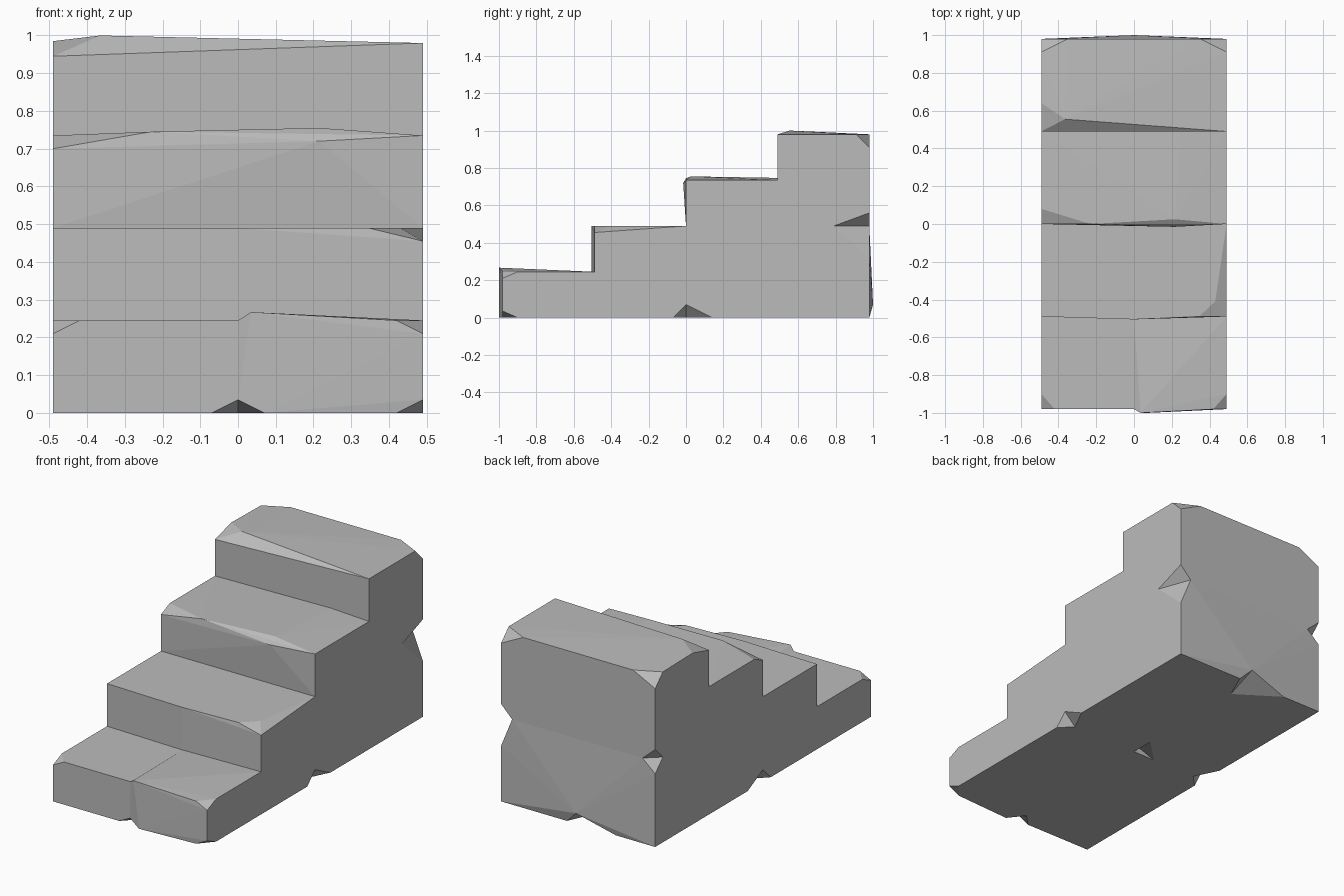
import bpy
import bmesh
from itertools import product

if "Cube" in bpy.data.objects:
    bpy.data.objects.remove(bpy.data.objects["Cube"])

stone = bpy.data.materials.new("grey stone")
stone.use_nodes = True
stone.diffuse_color = (0.5, 0.5, 0.5, 1)
stone.node_tree.nodes["Principled BSDF"].inputs["Base Color"].default_value = (0.5, 0.5, 0.5, 1)

W = 0.49         # half width, and depth of one tread
H = W / 2        # height of one step
END = 2 * W      # half length of the flight


def block(name, xs, ys, zs, chips=None, extra=()):
    """Convex stone block. Corners are named by side (left/right = +x/-x as L/R),
    front/back (F/B) and top/down (T/D). A chip cuts a corner back along x, y and z;
    None drops the corner, so that the extra points replace it."""
    chips = chips or {}
    points = list(extra)
    for (a, x), (b, y), (c, z) in product(zip("RL", xs), zip("FB", ys), zip("DT", zs)):
        key = a + b + c
        if key not in chips:
            points.append((x, y, z))
        elif chips[key]:
            dx, dy, dz = chips[key]
            points += [(x + (dx if a == "R" else -dx), y, z),
                       (x, y + (dy if b == "F" else -dy), z),
                       (x, y, z + (dz if c == "D" else -dz))]
    bm = bmesh.new()
    for p in points:
        bm.verts.new(p)
    hull = bmesh.ops.convex_hull(bm, input=bm.verts)
    loose = {g for k in ("geom_interior", "geom_unused") for g in hull[k]
             if isinstance(g, bmesh.types.BMVert)}
    bmesh.ops.delete(bm, geom=list(loose), context="VERTS")
    bmesh.ops.dissolve_limit(bm, angle_limit=0.005, verts=bm.verts, edges=bm.edges)
    bmesh.ops.recalc_face_normals(bm, faces=bm.faces)
    mesh = bpy.data.meshes.new(name)
    bm.to_mesh(mesh)
    bm.free()
    mesh.materials.append(stone)
    obj = bpy.data.objects.new(name, mesh)
    bpy.context.scene.collection.objects.link(obj)
    return obj


RIGHT, LEFT, FULL = (-W, 0), (0, W), (-W, W)
corner = (0.07, 0.08, 0.035)
middle = (0.07, 0.07, 0.035)

# Bottom step, two halves with a chipped joint and a bulge
block("bottom_step_right", RIGHT, (-END, -W), (0, H),
      {"RFT": corner, "LFD": middle})
block("bottom_step_left", LEFT, (-END, -W), (0, H),
      {"LFT": corner, "LFD": corner, "RFD": middle},
      [(0.035, -1, 0.267), (0.07, -1, 0)])

# Second step, worn at its left nosing
side_front = (0.07, 0.07, 0.07)
block("second_step", FULL, (-W, 0), (0, W),
      {"LFT": None, "LBD": side_front, "RBD": side_front},
      [(0.43, -0.41, W), (0.345, -W, W), (W, -W, 0.455),
       (0, -0.505, W), (0, -0.505, H)])

# Third step on two base stones
side_back = (0.07, 0.14, 0.07)
block("third_base_right", RIGHT, (0, W), (0, W),
      {"RFD": side_back, "LFD": (0.14, 0.14, 0.05)})
block("third_base_left", LEFT, (0, W), (0, W), {"LFD": side_back})
block("third_step", FULL, (0, W), (W, 3 * H), {"RFT": None},
      [(-W, 0, 0.7), (-W, 0.08, 0.735), (-0.23, 0, 0.745),
       (0.215, -0.015, 0.72), (0.215, 0.025, 0.755), (0.245, 0.003, 0.735),
       (0.245, 0, W), (0.245, W, 0.747)])

# Top step on two base stones, with a bulge low on the back
bulge = [(0, 1, 0.07), (0, END, W)]
block("top_base_right", RIGHT, (W, END), (0, W),
      {"LBD": (0.24, 0.16, 0.07), "RBT": (0.08, 0.07, 0.07)}, bulge)
block("top_base_left", LEFT, (W, END), (0, W),
      {"RBD": (0.07, 0.16, 0.07), "LBT": (0.07, 0.19, 0.17)}, bulge)
back_top = (0.14, 0.07, 0.07)
block("top_step", FULL, (W, END), (W, 4 * H),
      {"RFT": None, "RBT": back_top, "LBT": back_top,
       "RBD": (0.08, 0.07, 0.07), "LBD": (0.07, 0.19, 0.07)},
      [(-W, W, 0.945), (-W, 0.64, 0.985), (-0.365, 0.555, 1)])
